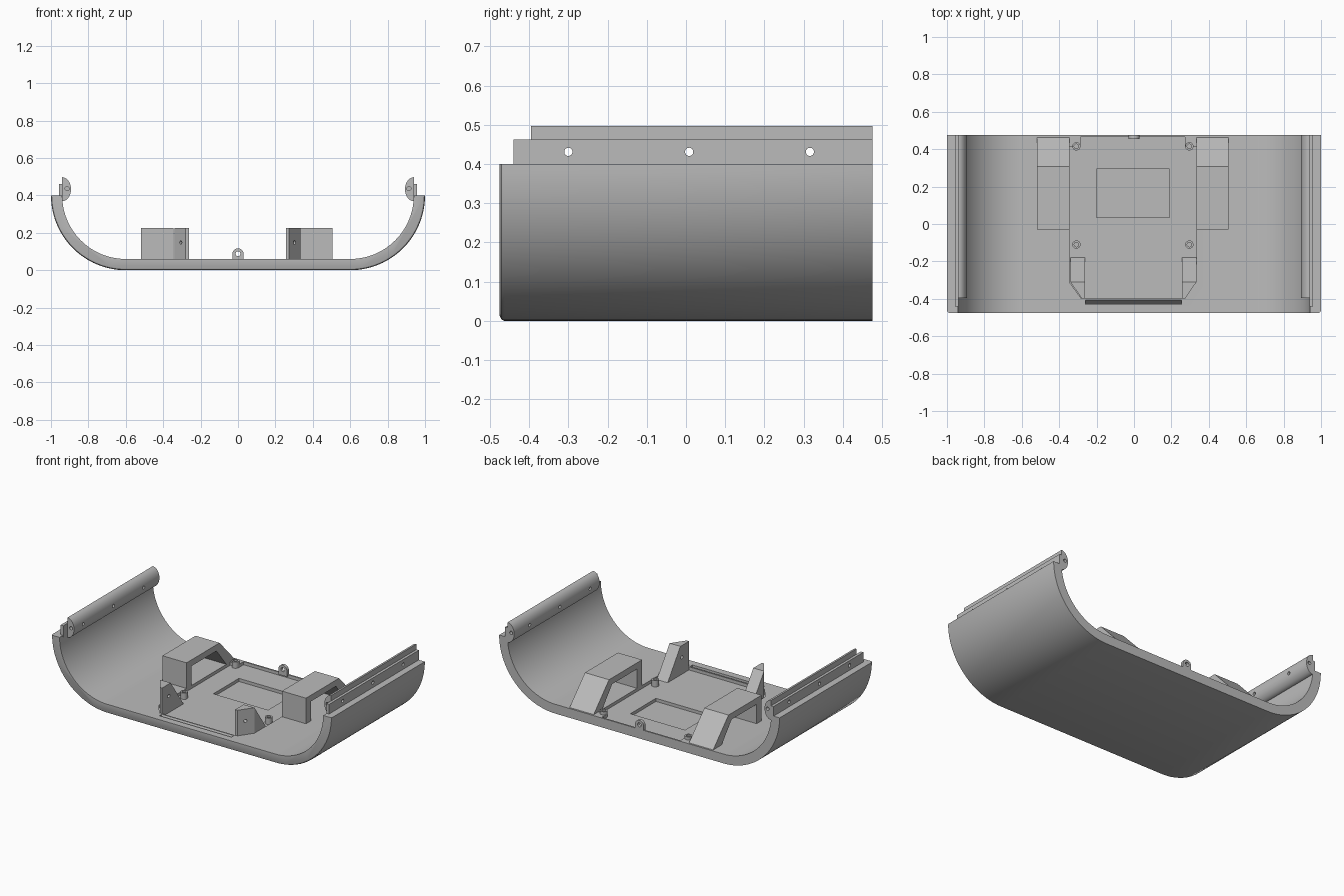
import bpy, bmesh
from math import sin, cos, pi, radians
from mathutils import Vector

cube = bpy.data.objects.get("Cube")
if cube:
    bpy.data.objects.remove(cube, do_unlink=True)

grey = bpy.data.materials.new("plain grey")
grey.use_nodes = True
grey.diffuse_color = (0.5, 0.5, 0.5, 1)
grey.node_tree.nodes["Principled BSDF"].inputs["Base Color"].default_value = grey.diffuse_color

BACK, FRONT = 0.475, -0.475
FLOOR, RECESS = 0.06, 0.04
MID = -0.006          # inner fittings sit slightly off centre


def finish(name, bm):
    bmesh.ops.recalc_face_normals(bm, faces=bm.faces)
    mesh = bpy.data.meshes.new(name)
    bm.to_mesh(mesh)
    bm.free()
    ob = bpy.data.objects.new(name, mesh)
    bpy.context.collection.objects.link(ob)
    mesh.materials.append(grey)
    return ob


def loft(name, rings):
    """Closed solid through matching rings of points."""
    bm = bmesh.new()
    loops = [[bm.verts.new(p) for p in ring] for ring in rings]
    n = len(loops[0])
    for a, b in zip(loops, loops[1:]):
        for i in range(n):
            j = (i + 1) % n
            bm.faces.new((a[i], a[j], b[j], b[i]))
    bm.faces.new(loops[0])
    bm.faces.new(loops[-1])
    return finish(name, bm)


def prism(name, pts, axis, lo, hi):
    """Extrude a flat outline along an axis."""
    place = {"x": lambda p, t: (t, p[0], p[1]),
             "y": lambda p, t: (p[0], t, p[1]),
             "z": lambda p, t: (p[0], p[1], t)}[axis]
    return loft(name, [[place(p, t) for p in pts] for t in (lo, hi)])


def box(name, x0, x1, y0, y1, z0, z1):
    return prism(name, [(x0, y0), (x1, y0), (x1, y1), (x0, y1)], "z", z0, z1)


def rod(name, centre, direction, radius, length, sides=24):
    bm = bmesh.new()
    bmesh.ops.create_cone(bm, cap_ends=True, segments=sides, radius1=radius,
                          radius2=radius, depth=length)
    turn = Vector((0, 0, 1)).rotation_difference(Vector(direction)).to_matrix()
    bmesh.ops.rotate(bm, verts=bm.verts, matrix=turn)
    bmesh.ops.translate(bm, verts=bm.verts, vec=centre)
    return finish(name, bm)


def cut(ob, cutter):
    cutter.hide_render = True
    mod = ob.modifiers.new("cut", "BOOLEAN")
    mod.operation, mod.solver, mod.object = "DIFFERENCE", "EXACT", cutter
    bpy.context.view_layer.objects.active = ob
    bpy.ops.object.modifier_apply(modifier=mod.name)
    bpy.data.objects.remove(cutter, do_unlink=True)


def smooth(ob):
    bpy.ops.object.select_all(action="DESELECT")
    ob.select_set(True)
    bpy.context.view_layer.objects.active = ob
    bpy.ops.object.shade_smooth_by_angle(angle=radians(30))


# Curved shell, with a small rounded edge at the front
def u_line(radius, steps=28):
    quarter = [(0.6 + radius * cos(a), 0.4 - radius * sin(a))
               for a in (pi / 2 * i / steps for i in range(steps + 1))]
    return quarter + [(-x, z) for x, z in reversed(quarter)]


def shell_ring(y, inset):
    pts = u_line(0.4 - inset) + u_line(0.34)[::-1]
    return [(x, y, z) for x, z in pts]


shell = loft("shell", [shell_ring(FRONT, 0.012), shell_ring(FRONT + 0.004, 0.004),
                       shell_ring(FRONT + 0.012, 0), shell_ring(BACK, 0)])

# Recessed floor, deeper window and front slot
half = [(0.34, 0.465), (0.34, -0.31), (0.277, -0.397)]
outline = [(MID + x, y) for x, y in half] + [(MID - x, y) for x, y in half[::-1]]
cut(shell, prism("recess_cutter", outline, "z", RECESS, 0.1))
cut(shell, box("window_cutter", -0.2, 0.19, 0.035, 0.295, 0.02, 0.1))
cut(shell, prism("slot_cutter", [(-0.405, 0.061), (-0.425, 0.02), (-0.43, 0.02),
                                 (-0.43, 0.061)], "x", -0.26, 0.255))
smooth(shell)

for side, s in (("left", 1), ("right", -1)):
    # Rounded rail and flat strip along the upper edge
    arc = [-pi / 2 + pi * i / 20 for i in range(21)]
    rail = prism(side + "_rail", [(s * (0.94 - 0.047 * cos(a)), 0.433 + 0.064 * sin(a))
                                  for a in arc], "y", -0.395, BACK)
    strip = prism(side + "_strip", [(s * x, z) for x, z in (
        (0.938, 0.39), (0.957, 0.39), (0.957, 0.462), (0.938, 0.462))], "y", -0.44, BACK)
    for y in (-0.3, 0.008, 0.316):
        for part in (rail, strip):
            cut(part, rod("hole_cutter", (s * 0.93, y, 0.431), (1, 0, 0), 0.0105, 0.3))
    for y in (-0.395, BACK):
        cut(rail, rod("end_hole_cutter", (s * 0.914, y, 0.436), (0, 1, 0), 0.011, 0.1))
    smooth(rail)
    smooth(strip)

    # Arched bracket with a sloping rear leg
    x0, x1 = MID + s * 0.34, MID + s * 0.512
    smooth(prism(side + "_bracket", [
        (-0.03, 0.05), (-0.03, 0.225), (0.307, 0.225), (0.468, 0.055),
        (0.38, 0.055), (0.275, 0.185), (0.02, 0.185), (0.02, 0.05)], "x", x0, x1))

    # Front wedge support with a screw hole through its angled face
    wedge = prism(side + "_front_support", [(MID / 2 + s * x, y) for x, y in (
        (0.26, -0.18), (0.337, -0.18), (0.337, -0.31), (0.277, -0.397), (0.26, -0.397))],
        "z", 0.03, 0.225)
    cut(wedge, prism("slope_cutter", [(-0.18, RECESS), (-0.31, 0.225), (-0.31, 0.3),
                                      (-0.1, 0.3), (-0.1, RECESS)], "x", s * 0.2, s * 0.4))
    cut(wedge, rod("hole_cutter", (s * 0.3, -0.355, 0.148), (s * 0.82, -0.57, 0), 0.01, 0.2))
    smooth(wedge)

    # Screw posts, the rear ones on a pad
    px = MID + s * 0.302
    box(side + "_rear_pad", px - s * 0.022, px + s * 0.04, 0.415, 0.47, 0.03, FLOOR)
    for end, y in (("rear", 0.415), ("front", -0.11)):
        post = rod(f"{side}_{end}_post", (px, y, 0.055), (0, 0, 1), 0.022, 0.05)
        cut(post, rod("hole_cutter", (px, y, 0.08), (0, 0, 1), 0.012, 0.05))
        smooth(post)

# Small upright eyelet at the middle of the back edge
arch = [(0.03 * cos(pi * i / 16), 0.087 + 0.03 * sin(pi * i / 16)) for i in range(17)]
eyelet = prism("rear_eyelet", arch + [(-0.03, 0.05), (0.03, 0.05)], "y", 0.455, BACK)
cut(eyelet, rod("hole_cutter", (0, 0.465, 0.088), (0, 1, 0), 0.013, 0.1))
smooth(eyelet)
